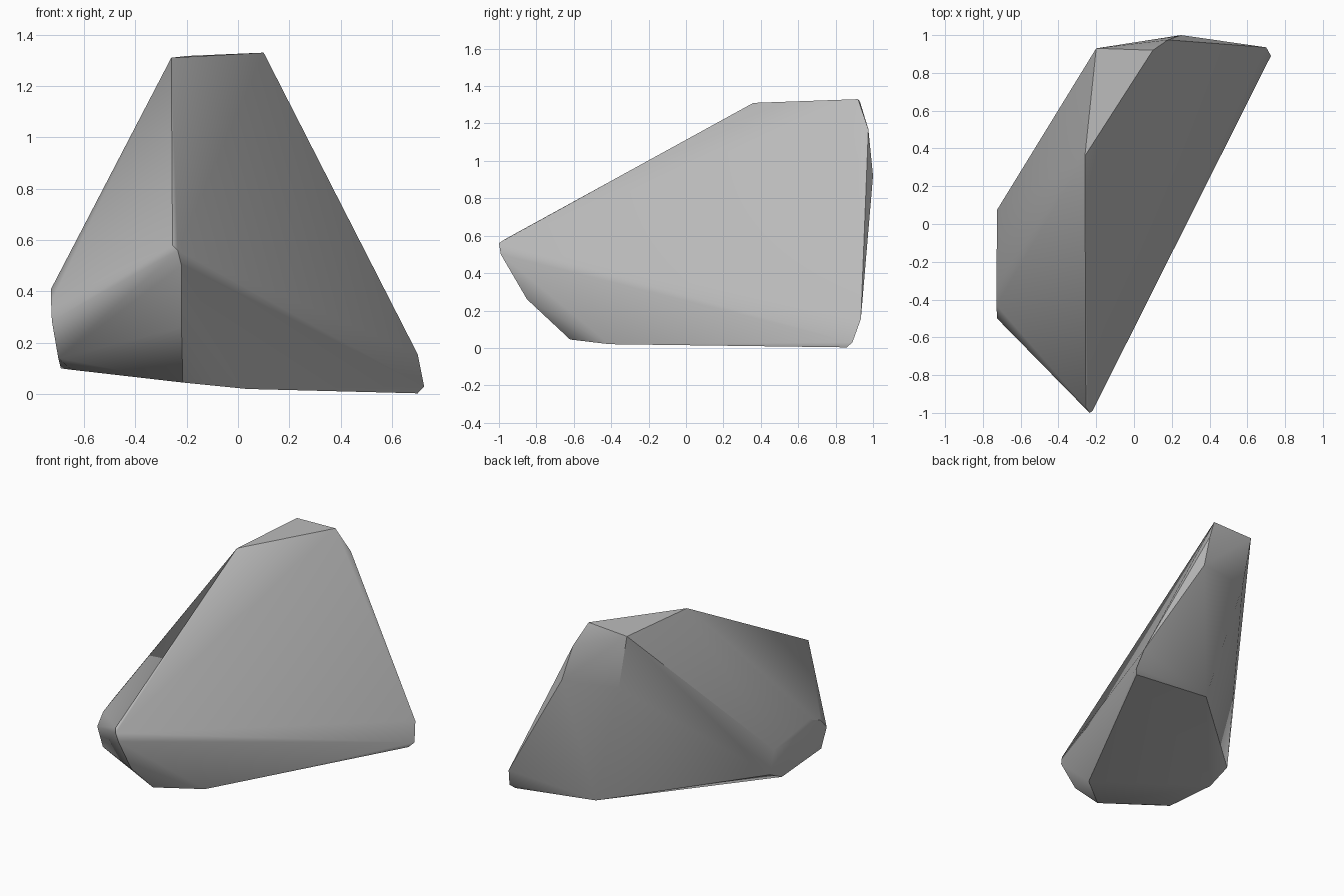
import bpy
import bmesh
import math
from mathutils import Vector

# Remove the default object
default_object = bpy.data.objects.get("Cube")
if default_object:
    bpy.data.objects.remove(default_object, do_unlink=True)


def make_material(name, colour):
    material = bpy.data.materials.new(name)
    material.use_nodes = True
    material.diffuse_color = colour
    material.node_tree.nodes["Principled BSDF"].inputs["Base Color"].default_value = colour
    return material


def make_chipped_stone(name, corner_groups, material, crease_angle):
    """Wrap a tight faceted skin around the corner points of a stone."""
    mesh = bpy.data.meshes.new(name)
    builder = bmesh.new()
    for corners in corner_groups.values():
        for corner in corners:
            builder.verts.new(Vector(corner))
    hull = bmesh.ops.convex_hull(builder, input=builder.verts)
    leftovers = set(hull["geom_interior"]) | set(hull["geom_unused"])
    loose = [item for item in leftovers if isinstance(item, bmesh.types.BMVert)]
    bmesh.ops.delete(builder, geom=loose, context="VERTS")
    bmesh.ops.recalc_face_normals(builder, faces=builder.faces)
    builder.to_mesh(mesh)
    builder.free()

    stone = bpy.data.objects.new(name, mesh)
    bpy.context.collection.objects.link(stone)
    mesh.materials.append(material)
    bpy.ops.object.select_all(action="DESELECT")
    stone.select_set(True)
    bpy.context.view_layer.objects.active = stone
    bpy.ops.object.shade_smooth_by_angle(angle=math.radians(crease_angle))
    return stone


# Corners of the rock, grouped by the area they shape
rock_corners = {
    "top": [(-.26, .36, 1.31), (.1, .92, 1.33), (-.2, .93, 1.317)],
    "back": [(.18, .975, 1.17), (.25, 1, .92), (-.134, .925, .94), (.1, .84, .07)],
    "left_tip": [(.7, .935, .155), (.725, .89, .03), (.7, .86, .003)],
    "front_tip": [(-.255, -.97, .58), (-.235, -1, .56), (-.22, -.99, .5)],
    "front_edge": [(-.22, -.85, .26), (-.215, -.62, .045), (.035, -.41, .02)],
    "right_end_top": [(-.725, .075, .346), (-.728, -.31, .41), (-.728, -.43, .36)],
    "right_end_low": [(-.725, -.5, .285), (-.7, -.475, .14), (-.65, -.41, .095),
                      (-.69, -.06, .1), (-.705, .09, .176)],
}

stone_grey = make_material("stone grey", (.5, .5, .5, 1))
make_chipped_stone("rock", rock_corners, stone_grey, crease_angle=35)
